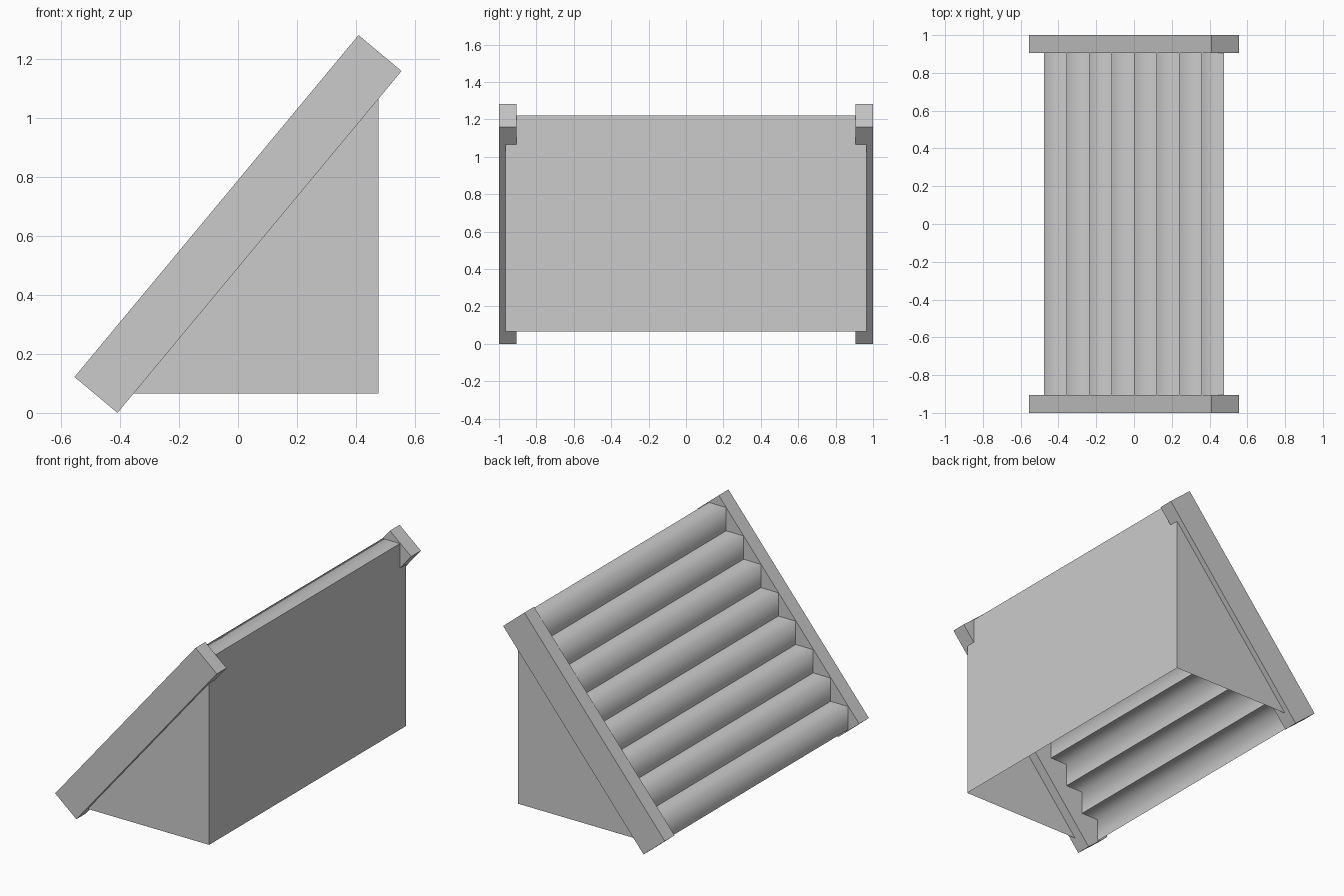
import bpy
import bmesh

if "Cube" in bpy.data.objects:
    bpy.data.objects.remove(bpy.data.objects["Cube"])

STEPS = 8
HALF_X = 0.4775            # half run of the stair
Z0, Z1 = 0.065, 1.22       # foot and top of the stair
HALF_Y = 0.965             # half width of the stair shell
RAIL_IN, RAIL_OUT = 0.905, 1.0
RUN = 2 * HALF_X / STEPS
RISE = (Z1 - Z0) / STEPS

grey = bpy.data.materials.new("plain_grey")
grey.use_nodes = True
colour = (0.6, 0.6, 0.6, 1)
grey.diffuse_color = colour
grey.node_tree.nodes["Principled BSDF"].inputs["Base Color"].default_value = colour


def finish(name, bm, smooth=False):
    mesh = bpy.data.meshes.new(name)
    for face in bm.faces:
        face.smooth = smooth
    bm.to_mesh(mesh)
    bm.free()
    mesh.materials.append(grey)
    obj = bpy.data.objects.new(name, mesh)
    bpy.context.collection.objects.link(obj)
    return obj


def strip(bm, profile):
    """Sheet across the stair width that follows an (x, z) profile."""
    pairs = [[bm.verts.new((x, s * HALF_Y, z)) for s in (-1, 1)] for x, z in profile]
    for (a, b), (c, d) in zip(pairs, pairs[1:]):
        bm.faces.new((a, c, d, b))


# Steps: each riser and tread share one softly shaded nosing
bm = bmesh.new()
outline = [(-HALF_X, Z0)]
for i in range(STEPS):
    x, z = -HALF_X + i * RUN, Z0 + i * RISE
    step = [(x, z), (x, z + RISE), (x + RUN, z + RISE)]
    strip(bm, step)
    outline += step[1:]
finish("steps", bm, smooth=True)

# Upright back wall
bm = bmesh.new()
strip(bm, [(HALF_X, Z1), (HALF_X, Z0)])
finish("back_wall", bm)

# Side panels closing the stair, open underneath
outline.append((HALF_X, Z0))
for name, side in (("front_panel", -1), ("rear_panel", 1)):
    bm = bmesh.new()
    face = bm.faces.new([bm.verts.new((x, side * HALF_Y, z)) for x, z in outline])
    face.normal_update()
    if face.normal.y * side < 0:
        face.normal_flip()
    finish(name, bm)

# Sloping side rails
rail = [(-0.555, 0.122), (-0.409, 0.0), (0.555, 1.16), (0.409, 1.282)]
for name, y, depth in (("front_rail", -RAIL_OUT, RAIL_OUT - RAIL_IN),
                       ("rear_rail", RAIL_IN, RAIL_OUT - RAIL_IN)):
    bm = bmesh.new()
    face = bm.faces.new([bm.verts.new((x, y, z)) for x, z in rail])
    new = bmesh.ops.extrude_face_region(bm, geom=[face])["geom"]
    bmesh.ops.translate(bm, vec=(0, depth, 0),
                        verts=[g for g in new if isinstance(g, bmesh.types.BMVert)])
    bmesh.ops.recalc_face_normals(bm, faces=bm.faces)
    finish(name, bm)
